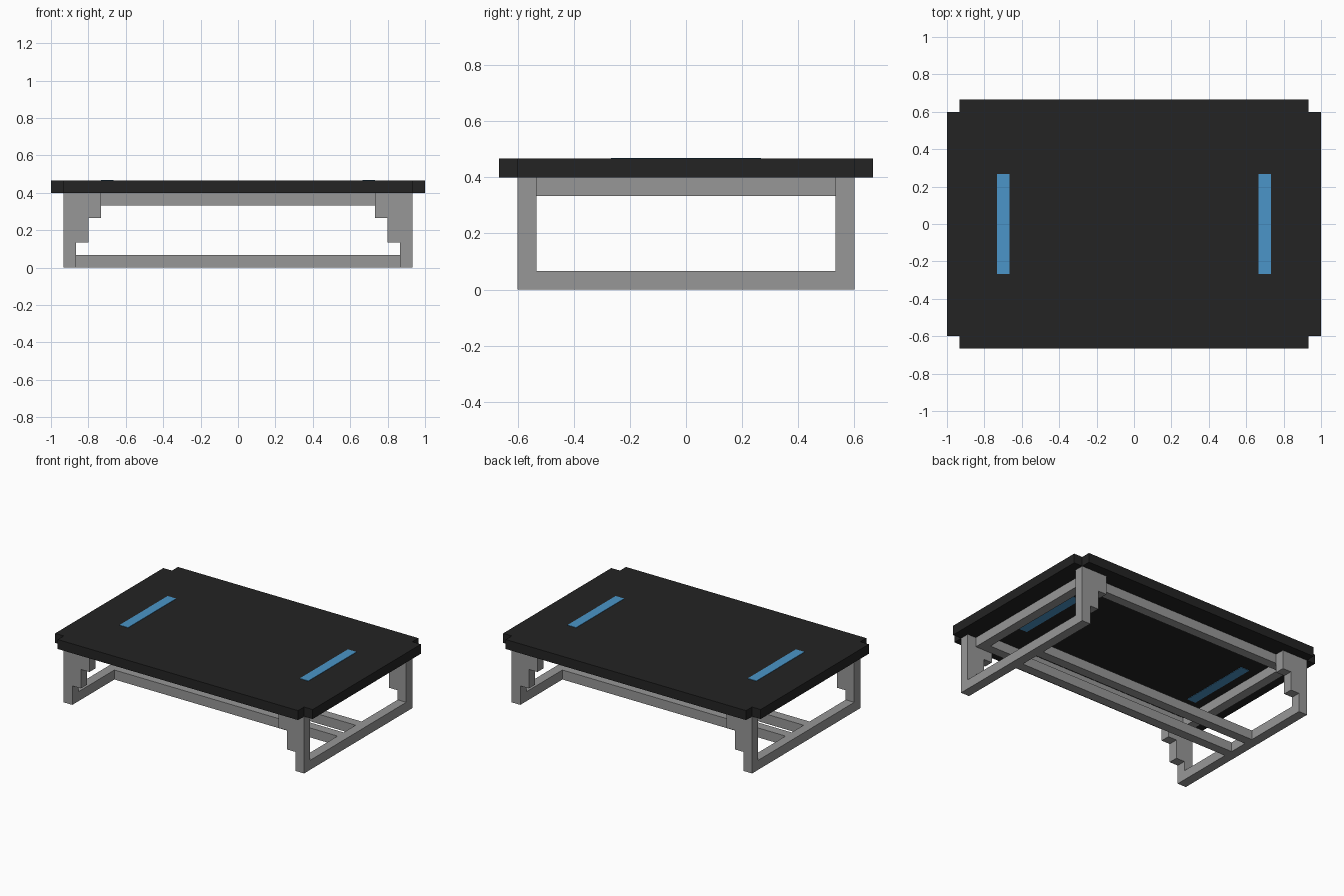
import bpy
import bmesh
from mathutils import Vector

U = 1 / 15  # grid unit of the blocky design

cube = bpy.data.objects.get("Cube")
if cube:
    bpy.data.objects.remove(cube, do_unlink=True)


def material(name, rgb):
    mat = bpy.data.materials.new(name)
    mat.use_nodes = True
    colour = (*rgb, 1)
    mat.diffuse_color = colour
    bsdf = mat.node_tree.nodes["Principled BSDF"]
    bsdf.inputs["Base Color"].default_value = colour
    bsdf.inputs["Roughness"].default_value = 0.8
    return mat


charcoal = material("charcoal", (0.017, 0.017, 0.017))
grey = material("grey", (0.31, 0.31, 0.31))
blue = material("blue", (0.07, 0.30, 0.58))


def extrude(name, outline, depth, mat):
    """Extrude a closed outline, given in grid units, along depth."""
    bm = bmesh.new()
    face = bm.faces.new([bm.verts.new(Vector(p) * U) for p in outline])
    grown = bmesh.ops.extrude_face_region(bm, geom=[face])["geom"]
    bmesh.ops.translate(bm, vec=Vector(depth) * U,
                        verts=[g for g in grown if isinstance(g, bmesh.types.BMVert)])
    bmesh.ops.recalc_face_normals(bm, faces=bm.faces)
    mesh = bpy.data.meshes.new(name)
    bm.to_mesh(mesh)
    bm.free()
    mesh.materials.append(mat)
    obj = bpy.data.objects.new(name, mesh)
    bpy.context.collection.objects.link(obj)
    return obj


def box(name, x, y, z, mat):
    """Box between pairs of limits in grid units."""
    base = [(x[0], y[0], z[0]), (x[1], y[0], z[0]), (x[1], y[1], z[0]), (x[0], y[1], z[0])]
    return extrude(name, base, (0, 0, z[1] - z[0]), mat)


def span(sign, a, b):
    return sorted((sign * a, sign * b))


# Tabletop with notched corners
corner = [(15, 9), (14, 9), (14, 10)]
outline = []
for sx, sy in ((1, 1), (-1, 1), (-1, -1), (1, -1)):
    points = corner if sx * sy > 0 else corner[::-1]
    outline += [(sx * px, sy * py, 6) for px, py in points]
extrude("tabletop", outline, (0, 0, 1), charcoal)

# Stepped legs
steps = [(14, 0), (14, 6), (11, 6), (11, 4), (12, 4), (12, 2), (13, 2), (13, 0)]
for sx, side in ((1, "left"), (-1, "right")):
    for sy, end in ((-1, "front"), (1, "back")):
        extrude(f"{end}_{side}_leg", [(sx * px, sy * 8, pz) for px, pz in steps],
                (0, sy, 0), grey)

# Side rails and blue inlays on both faces of the tabletop
for sx, side in ((1, "left"), (-1, "right")):
    box(f"{side}_foot_rail", span(sx, 13, 14), (-8, 8), (0, 1), grey)
    box(f"{side}_upper_rail", span(sx, 12, 13), (-8, 8), (5, 6), grey)
    for face, z in (("top", 7), ("under", 6)):
        box(f"{side}_{face}_inlay", span(sx, 10, 11), (-4, 4), (z - 0.04, z + 0.04), blue)

# Long rails under the top and twin stretchers at floor level
for sy, end in ((-1, "front"), (1, "back")):
    box(f"{end}_upper_rail", (-12, 12), span(sy, 7, 8), (5, 6), grey)
    box(f"{end}_stretcher", (-13, 13), span(sy, 1, 2), (0, 1), grey)
